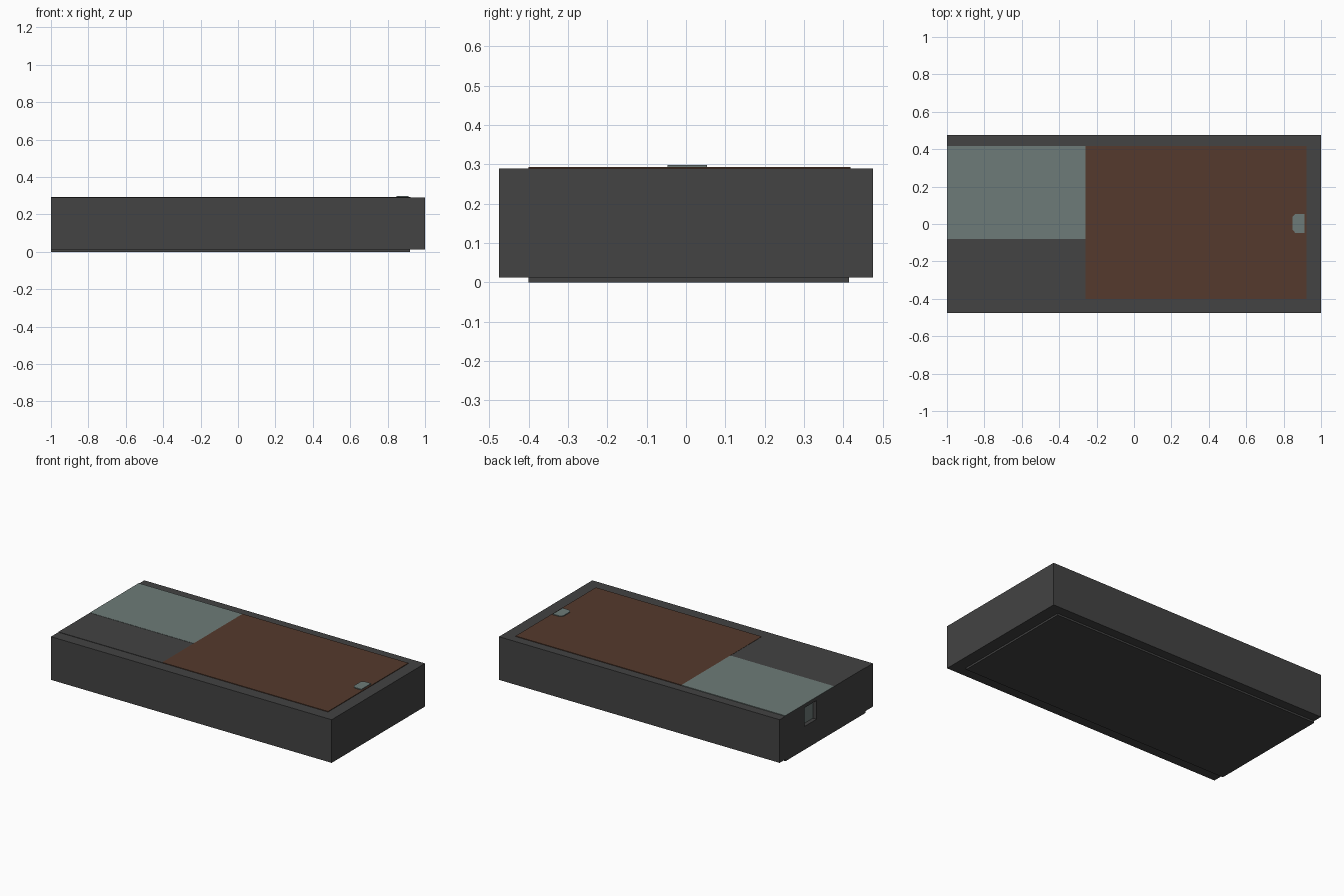
import bpy, bmesh

if "Cube" in bpy.data.objects:
    bpy.data.objects.remove(bpy.data.objects["Cube"])


def material(name, rgb):
    m = bpy.data.materials.new(name)
    m.diffuse_color = (*rgb, 1)
    m.use_nodes = True
    m.node_tree.nodes["Principled BSDF"].inputs["Base Color"].default_value = m.diffuse_color
    return m


DARK = material("charcoal", (0.056, 0.056, 0.056))
TEAL = material("grey teal", (0.155, 0.198, 0.188))
BROWN = material("dark brown", (0.090, 0.042, 0.026))


def prism(name, points, z0, z1, mat):
    """Extrude a flat outline from z0 to z1."""
    bm = bmesh.new()
    face = bm.faces.new([bm.verts.new((x, y, z0)) for x, y in points])
    ext = bmesh.ops.extrude_face_region(bm, geom=[face])
    for v in ext["geom"]:
        if isinstance(v, bmesh.types.BMVert):
            v.co.z = z1
    bmesh.ops.recalc_face_normals(bm, faces=bm.faces)
    me = bpy.data.meshes.new(name)
    bm.to_mesh(me)
    bm.free()
    me.materials.append(mat)
    ob = bpy.data.objects.new(name, me)
    bpy.context.collection.objects.link(ob)
    return ob


def box(name, x0, x1, y0, y1, z0, z1, mat):
    return prism(name, [(x0, y0), (x1, y0), (x1, y1), (x0, y1)], z0, z1, mat)


# Outer casing with a shallow port cut into its left end
casing = box("casing", -1, 1, -0.475, 0.475, 0.012, 0.290, DARK)
cutter = box("port_cutter", -1.1, -0.97, 0.10, 0.22, 0.15, 0.27, DARK)
cutter.hide_render = True
cutter.hide_viewport = True
cut = casing.modifiers.new("port", "BOOLEAN")
cut.operation = "DIFFERENCE"
cut.solver = "EXACT"
cut.object = cutter
box("port_lining", -0.975, -0.968, 0.10, 0.22, 0.15, 0.27, TEAL)

# Raised panels above and below the casing
box("top_panel", -1, 0.92, -0.40, 0.415, 0.280, 0.2925, DARK)
box("bottom_panel", -1, 0.92, -0.40, 0.415, 0.0, 0.02, DARK)

# Coloured top plates
box("teal_plate", -1, -0.26, -0.08, 0.418, 0.288, 0.294, TEAL)
box("brown_plate", -0.26, 0.922, -0.40, 0.418, 0.288, 0.294, BROWN)

# Small button with clipped inner corners
prism("button", [(0.862, -0.047), (0.912, -0.047), (0.912, 0.053),
                 (0.862, 0.053), (0.848, 0.038), (0.848, -0.032)],
      0.290, 0.299, TEAL)
